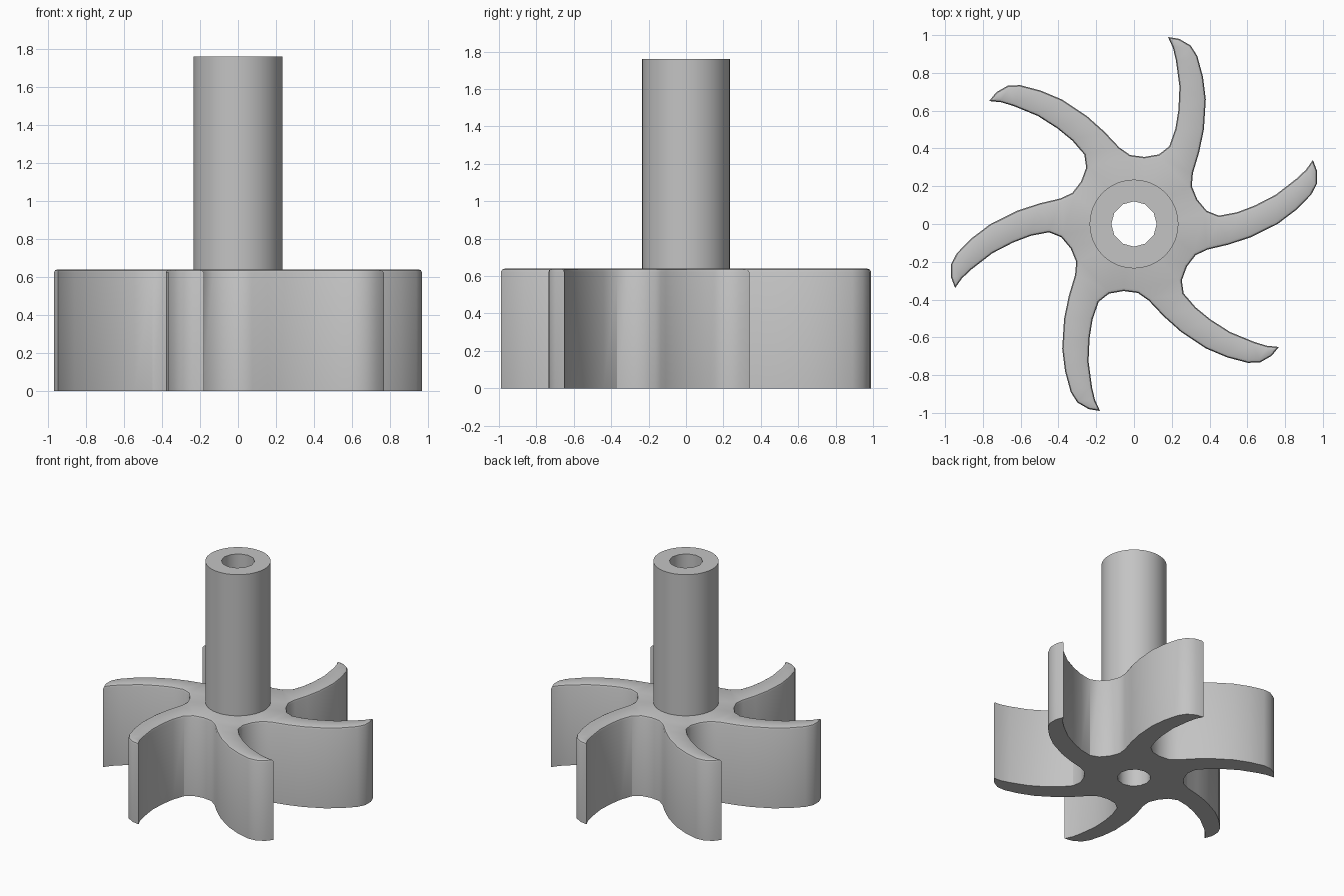
import bpy, bmesh, math
from mathutils import Vector, Matrix

cube = bpy.data.objects.get("Cube")
if cube:
    bpy.data.objects.remove(cube, do_unlink=True)

BLADES = 6
ROTOR_H, SHAFT_TOP = 0.64, 1.76
BORE_R, SHAFT_R = 0.12, 0.235

grey = bpy.data.materials.new("plain_grey")
grey.use_nodes = True
grey.diffuse_color = (0.55, 0.55, 0.55, 1)
grey.node_tree.nodes["Principled BSDF"].inputs["Base Color"].default_value = grey.diffuse_color


def finish(bm, name):
    bmesh.ops.recalc_face_normals(bm, faces=bm.faces[:])
    mesh = bpy.data.meshes.new(name)
    bm.to_mesh(mesh)
    bm.free()
    obj = bpy.data.objects.new(name, mesh)
    bpy.context.collection.objects.link(obj)
    mesh.materials.append(grey)
    bpy.ops.object.select_all(action='DESELECT')
    obj.select_set(True)
    bpy.context.view_layer.objects.active = obj
    bpy.ops.object.shade_smooth_by_angle(angle=math.radians(32))
    return obj


def circle(r, n):
    return [Vector((r * math.cos(math.tau * i / n), r * math.sin(math.tau * i / n), 0)) for i in range(n)]


def loop_edges(bm, points):
    vs = [bm.verts.new(p) for p in points]
    return [bm.edges.new((a, b)) for a, b in zip(vs, vs[1:] + vs[:1])]


# Outline of one blade: tip, outer curve, valley, then inner curve of the next blade
SECTOR = [(.18, .99), (.24, .98), (.30, .945), (.335, .89), (.365, .78), (.38, .66),
          (.37, .5), (.345, .38), (.312, .27), (.306, .2), (.335, .13), (.385, .07),
          (.45, .044), (.545, .062), (.64, .098), (.75, .155), (.86, .24), (.91, .287)]
outline = []
for k in range(BLADES):
    turn = Matrix.Rotation(-math.tau * k / BLADES, 3, 'Z')
    outline += [turn @ Vector((x, y, 0)) for x, y in SECTOR]

# Rotor: plate with a bore, raised, with a softened upper rim
bm = bmesh.new()
edges = loop_edges(bm, outline) + loop_edges(bm, circle(BORE_R, 12))
bmesh.ops.triangle_fill(bm, use_beauty=True, edges=edges, normal=(0, 0, 1))
raised = bmesh.ops.extrude_face_region(bm, geom=bm.faces[:], use_keep_orig=True)
bmesh.ops.translate(bm, vec=(0, 0, ROTOR_H),
                    verts=[g for g in raised["geom"] if isinstance(g, bmesh.types.BMVert)])
bmesh.ops.recalc_face_normals(bm, faces=bm.faces[:])
rim = [e for e in bm.edges
       if all(v.co.z > ROTOR_H - 0.01 and v.co.xy.length > SHAFT_R for v in e.verts)
       and any(abs(f.normal.z) < 0.5 for f in e.link_faces)]
bmesh.ops.bevel(bm, geom=rim, offset=0.018, segments=2, profile=0.5, affect='EDGES')
finish(bm, "bladed_rotor")

# Shaft: hollow tube standing on the rotor
bm = bmesh.new()
N = 48
rings = [[bm.verts.new(p + Vector((0, 0, z))) for p in pts]
         for pts, z in ((circle(SHAFT_R, N), ROTOR_H), (circle(SHAFT_R, N), SHAFT_TOP))]
bores = [[bm.verts.new(p + Vector((0, 0, z))) for p in circle(BORE_R, 12)]
         for z in (ROTOR_H, SHAFT_TOP)]
for low, high in (rings, bores):
    for i in range(len(low)):
        j = (i + 1) % len(low)
        bm.faces.new((low[i], low[j], high[j], high[i]))
for k in (0, 1):
    ends = [e for e in bm.edges if all(v in rings[k] or v in bores[k] for v in e.verts)]
    bmesh.ops.triangle_fill(bm, use_beauty=True, edges=ends, normal=(0, 0, 1))
finish(bm, "hollow_shaft")
